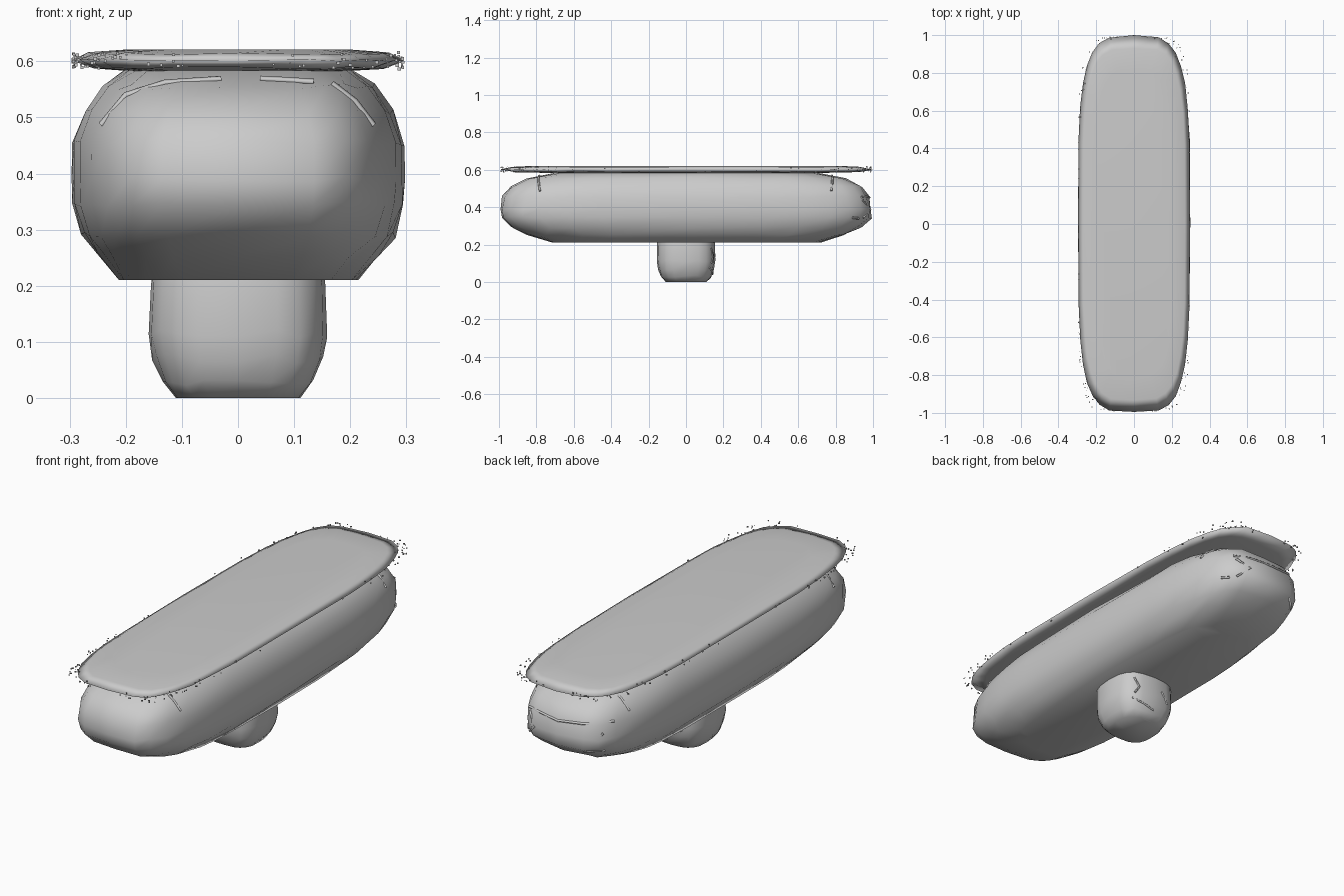
import bpy, bmesh, math, random
from mathutils import Vector

if "Cube" in bpy.data.objects:
    bpy.data.objects.remove(bpy.data.objects["Cube"])

random.seed(4)


def finish(name, bm):
    bmesh.ops.recalc_face_normals(bm, faces=bm.faces)
    me = bpy.data.meshes.new(name)
    bm.to_mesh(me)
    bm.free()
    ob = bpy.data.objects.new(name, me)
    bpy.context.collection.objects.link(ob)
    return ob


def outline(hx, hy, n, t):
    c, s = math.cos(t), math.sin(t)
    return (math.copysign(hx * abs(c) ** (2 / n), c),
            math.copysign(hy * abs(s) ** (2 / n), s))


def stone(name, rings, n, sides, jitter):
    """Loft rounded-rectangle rings (half x, half y, z) into a worn stone."""
    bm = bmesh.new()
    loops = []
    for i, (hx, hy, z) in enumerate(rings):
        inner = 0 < i < len(rings) - 1
        loop = []
        for k in range(sides):
            x, y = outline(hx, hy, n, 2 * math.pi * k / sides)
            f = 1 - random.uniform(0, jitter)
            dz = random.uniform(-jitter, jitter) * 0.4 if inner else 0
            loop.append(bm.verts.new((x * f, y * f, z + dz)))
        loops.append(loop)
    for a, b in zip(loops, loops[1:]):
        for k in range(sides):
            j = (k + 1) % sides
            bm.faces.new((a[k], a[j], b[j], b[k]))
    bm.faces.new(loops[0][::-1])
    bm.faces.new(loops[-1])
    ob = finish(name, bm)
    for p in ob.data.polygons:
        p.use_smooth = True
    return ob


# Pedestal, bench body and thin cover slab
pedestal = stone("pedestal", [(.112, .11, 0), (.135, .135, .03), (.153, .15, .07),
                              (.16, .157, .115), (.158, .155, .21), (.14, .14, .3)],
                 2.9, 20, .02)
body = stone("bench_body", [(.215, .72, .21), (.255, .86, .255), (.281, .94, .29),
                            (.298, .995, .345), (.3, 1.0, .39), (.299, .985, .455),
                            (.278, .945, .51), (.245, .86, .555), (.205, .7, .585)],
             3.8, 28, .014)
stone("cover_slab", [(.2, .72, .583), (.26, .92, .588), (.297, 1.0, .601),
                     (.27, .935, .614), (.2, .82, .621)], 4, 32, .006)


def cracks(name, target, lines, r=.006):
    """Thin square rods laid on the surface of the target stone."""
    cu = bpy.data.curves.new(name, 'CURVE')
    cu.dimensions = '3D'
    cu.bevel_depth = r
    cu.bevel_resolution = 0
    cu.use_fill_caps = True
    for line in lines:
        sp = cu.splines.new('POLY')
        sp.points.add(len(line) - 1)
        for p, co in zip(sp.points, line):
            _, loc, nor, _ = target.closest_point_on_mesh(Vector(co))
            p.co = (*(loc + nor * r * .3), 1)
    ob = bpy.data.objects.new(name, cu)
    bpy.context.collection.objects.link(ob)


# Cracks across both shoulders and on the back end
bpy.context.view_layer.update()
lines = []
for y in (-.787, .782):
    lines += [[(-.265, y, .497), (-.2, y, .54), (-.13, y, .56), (-.03, y, .58)],
              [(.04, y, .58), (.09, y, .57), (.135, y, .556)],
              [(.165, y, .55), (.21, y, .53), (.265, y, .497)]]
lines += [[(.2, .97, .46), (.1, .97, .46), (0, .97, .45), (-.13, .96, .46), (-.25, .88, .48)],
          [(.18, .96, .44), (.12, .98, .39), (.18, .96, .34)],
          [(-.22, .93, .42), (-.13, .96, .34), (-.23, .92, .3)],
          [(.25, .91, .32), (.22, .94, .32)]]
cracks("bench_cracks", body, lines)

# Cracks on the pedestal
cracks("pedestal_cracks", pedestal,
       [[(.115, .14, .18), (.09, .15, .135), (.11, .14, .1)],
        [(.12, .13, .075), (.06, .15, .055), (0, .16, .035)],
        [(-.04, .16, .15), (-.08, .15, .1)]], .005)

# Loose grains scattered along the slab rim, mostly at the corners
bm = bmesh.new()
for _ in range(140):
    x, y = outline(.294, .99, random.uniform(3.6, 7), random.uniform(0, 2 * math.pi))
    c = Vector((x, y, random.uniform(.586, .617)))
    g = bmesh.ops.create_cube(bm, size=random.uniform(.003, .006))
    bmesh.ops.translate(bm, vec=c, verts=g["verts"])
finish("rim_grains", bm)
